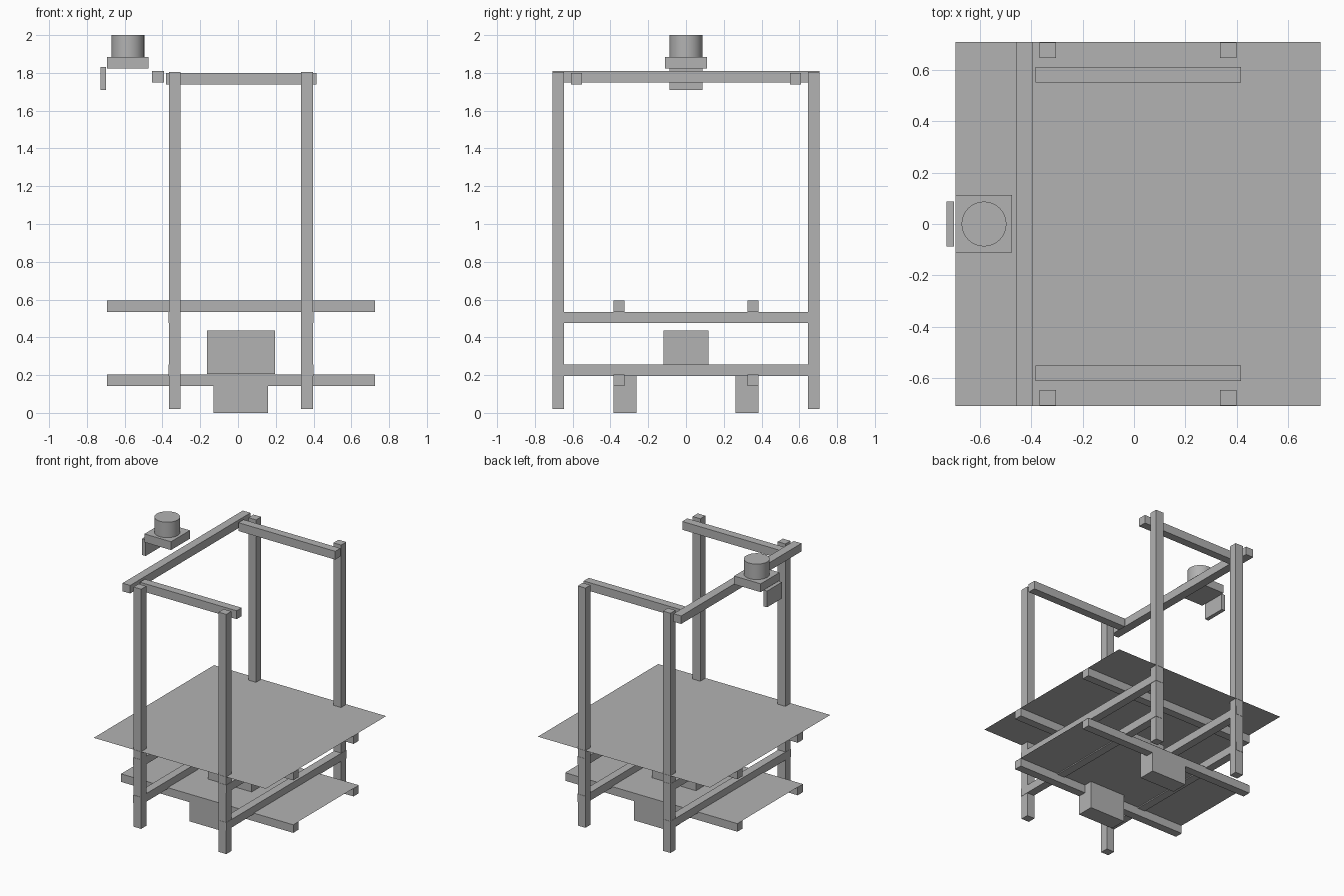
import bpy
import bmesh

cube = bpy.data.objects.get("Cube")
if cube:
    bpy.data.objects.remove(cube, do_unlink=True)

# One plain grey for the whole frame
GREY = (0.448, 0.448, 0.448, 1.0)
grey = bpy.data.materials.new("plain_grey")
grey.use_nodes = True
grey.diffuse_color = GREY
grey.node_tree.nodes["Principled BSDF"].inputs["Base Color"].default_value = GREY


def finish(name, bm):
    mesh = bpy.data.meshes.new(name)
    bm.to_mesh(mesh)
    bm.free()
    mesh.materials.append(grey)
    obj = bpy.data.objects.new(name, mesh)
    bpy.context.collection.objects.link(obj)
    return obj


def box(name, x, y, z):
    """Box from (low, high) pairs on each axis."""
    bm = bmesh.new()
    bmesh.ops.create_cube(bm, size=1)
    for v in bm.verts:
        v.co = [pair[0] if c < 0 else pair[1] for c, pair in zip(v.co, (x, y, z))]
    return finish(name, bm)


def sheet(name, x, y, z):
    """Flat single-face panel."""
    bm = bmesh.new()
    bm.faces.new([bm.verts.new((x[i], y[j], z))
                  for i, j in ((0, 0), (1, 0), (1, 1), (0, 1))])
    return finish(name, bm)


def mid(centre, size=0.06):
    return (centre - size / 2, centre + size / 2)


SPAN_X = (-0.693, 0.725)
SPAN_Y = (-0.708, 0.708)
SIDES = (("right", -0.335), ("left", 0.366))
ENDS = (("front", -1), ("back", 1))

# Four upright posts
for side, x in SIDES:
    for end, s in ENDS:
        box(f"{end}_{side}_post", mid(x, 0.063), mid(0.676 * s), (0.02, 1.805))

# Cross beams between front and back posts, at two heights
for level, z in (("lower", 0.226), ("upper", 0.505)):
    for side, x in (("right", -0.338), ("left", 0.37)):
        box(f"{level}_{side}_beam", mid(x), SPAN_Y, mid(z))

# Long rails that carry the two panels
for level, top in (("lower", 0.203), ("upper", 0.594)):
    for end, s in ENDS:
        box(f"{level}_{end}_rail", SPAN_X, mid(0.355 * s), (top - 0.06, top))

sheet("upper_panel", SPAN_X, SPAN_Y, 0.595)
sheet("lower_panel", SPAN_X, (-0.385, 0.385), 0.204)

# Top frame
for end, s in ENDS:
    box(f"top_{end}_rail", (-0.382, 0.416), mid(0.58 * s), (1.738, 1.8))
box("top_side_beam", (-0.456, -0.393), SPAN_Y, (1.75, 1.81))

# Central box and the two blocks under the lower panel
box("central_box", (-0.165, 0.197), (-0.12, 0.118), (0.205, 0.435))
for end, s in ENDS:
    box(f"{end}_under_block", (-0.13, 0.16), mid(0.323 * s, 0.124), (0, 0.203))

# Overhead motor with its mount and side plate
box("motor_mount", (-0.694, -0.475), (-0.11, 0.112), (1.823, 1.885))
box("motor_side_plate", (-0.729, -0.7), (-0.087, 0.087), (1.71, 1.831))
bm = bmesh.new()
bmesh.ops.create_cone(bm, cap_ends=True, segments=48, radius1=0.087,
                      radius2=0.087, depth=0.115)
bmesh.ops.translate(bm, verts=bm.verts, vec=(-0.583, 0, 1.9425))
motor = finish("motor_cylinder", bm)
bpy.ops.object.select_all(action="DESELECT")
motor.select_set(True)
bpy.context.view_layer.objects.active = motor
bpy.ops.object.shade_smooth_by_angle()
